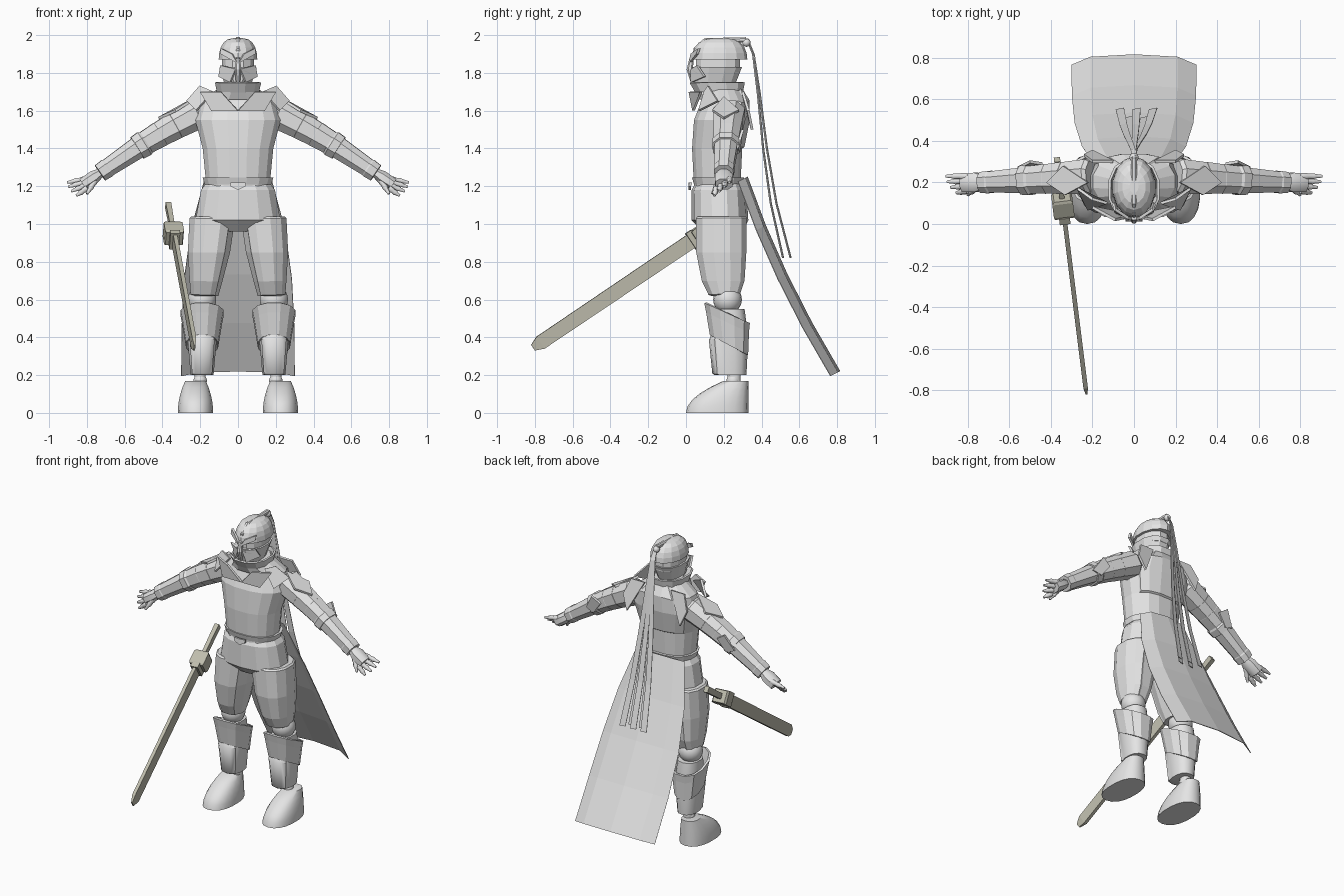
import bpy, bmesh, math
from mathutils import Vector as V

cube = bpy.data.objects.get("Cube")
if cube:
    bpy.data.objects.remove(cube, do_unlink=True)


def material(name, rgb):
    mat = bpy.data.materials.new(name)
    mat.use_nodes = True
    mat.diffuse_color = (*rgb, 1)
    for node in mat.node_tree.nodes:
        if node.type == 'BSDF_PRINCIPLED':
            node.inputs["Base Color"].default_value = (*rgb, 1)
    return mat


GREY = material("light grey", (.78, .78, .78))
STEEL = material("olive steel", (.52, .51, .42))
UP = V((0, 0, 1))


def finish(name, bm, mat=GREY, mirror=False, smooth=False, thick=0, panel=None):
    """Turn the mesh into an object; panel is a rule choosing faces to raise as armour."""
    bmesh.ops.recalc_face_normals(bm, faces=bm.faces)
    if panel:
        chosen = [f for f in bm.faces if panel(f.normal, f.calc_center_median())]
        bmesh.ops.inset_region(bm, faces=chosen, thickness=.01, depth=.01)
    mesh = bpy.data.meshes.new(name)
    bm.to_mesh(mesh)
    bm.free()
    mesh.materials.append(mat)
    if smooth:
        mesh.polygons.foreach_set("use_smooth", [True] * len(mesh.polygons))
        mesh.set_sharp_from_angle(angle=math.radians(45))
    part = bpy.data.objects.new(name, mesh)
    bpy.context.collection.objects.link(part)
    if mirror:
        part.modifiers.new("Mirror", 'MIRROR').use_mirror_merge = False
    if thick:
        solidify = part.modifiers.new("Solidify", 'SOLIDIFY')
        solidify.thickness, solidify.offset = thick, 0


def loft(name, rings, sides=12, power=.85, caps=True, **options):
    """Skin rings of (centre, half axis, half axis); power zero gives boxes."""
    bm = bmesh.new()
    loops = []
    for centre, u, v in rings:
        loop = []
        for i in range(sides):
            angle = math.tau * (i + .5) / sides
            c, s = (math.copysign(abs(f) ** power, f) for f in (math.cos(angle), math.sin(angle)))
            loop.append(bm.verts.new(centre + u * c + v * s))
        loops.append(loop)
    for low, high in zip(loops, loops[1:]):
        for i in range(sides):
            bm.faces.new((low[i - 1], low[i], high[i], high[i - 1]))
    if caps:
        bm.faces.new(loops[0])
        bm.faces.new(loops[-1])
    finish(name, bm, **options)


def stack(name, rows, x=0, lean=0, tilt=0, **options):
    """Upright body from rows of (height, half width, front, back)."""
    rings = []
    for z, half, front, back in rows:
        centre = V((x + lean * (z - rows[0][0]), (front + back) / 2, z))
        rings.append((centre, V((half, 0, 0)), V((0, (back - front) / 2, tilt))))
    loft(name, rings, **options)


def limb(name, points, flat=1, sides=8, **options):
    """Tube along pairs of (point, radius)."""
    axis = V(points[-1][0]) - V(points[0][0])
    u = axis.cross(UP).normalized()
    v = u.cross(axis).normalized() * flat
    loft(name, [(V(p), u * r, v * r) for p, r in points], sides=sides, **options)


def plates(name, *corners):
    """Mirrored pair of thin armour plates."""
    bm = bmesh.new()
    bm.faces.new([bm.verts.new(p) for p in corners])
    finish(name, bm, thick=.014, mirror=True)


def sheet(name, rows):
    bm = bmesh.new()
    grid = [[bm.verts.new(p) for p in row] for row in rows]
    for a, b in zip(grid, grid[1:]):
        for i in range(len(a) - 1):
            bm.faces.new((a[i], a[i + 1], b[i + 1], b[i]))
    finish(name, bm, thick=.004)


def ball(name, centre, radius, **options):
    bm = bmesh.new()
    bmesh.ops.create_uvsphere(bm, u_segments=18, v_segments=12, radius=radius)
    bmesh.ops.translate(bm, verts=bm.verts, vec=centre)
    finish(name, bm, smooth=True, **options)


# Torso with raised back armour, collar and shoulder plates
stack("torso", [(1.2, .17, .04, .29), (1.4, .19, .03, .3), (1.55, .23, .04, .33),
                (1.65, .2, .08, .33), (1.73, .09, .1, .28)], sides=16,
      panel=lambda n, c: n.y > .6 and c.z > 1.4)
stack("collar", [(1.66, .15, .07, .33), (1.7, .11, .05, .3), (1.75, .12, .02, .31)],
      caps=False, thick=.012)
plates("chest_lapels", (0, .04, 1.6), (.09, .02, 1.7), (.2, .08, 1.7), (.14, .04, 1.6))
plates("shoulder_flaps", (.13, .1, 1.7), (.2, .12, 1.73), (.27, .17, 1.65), (.22, .07, 1.6))
plates("back_flaps", (.1, .3, 1.7), (.2, .3, 1.7), (.24, .33, 1.6), (.2, .35, 1.5))

# Helmet: jaw, recessed visor and dome
stack("jaw_guard", [(1.68, .04, .06, .2), (1.73, .07, .04, .26), (1.83, .1, .03, .3)])
stack("visor_band", [(z, .088, .05, .29) for z in (1.8, 1.9)])
dome = []
for angle in (0, .3, .6, .9, 1.2, 1.5):
    spread = math.cos(angle) ** .6
    dome.append((1.87 + .115 * math.sin(angle), .105 * spread, .18 - .15 * spread, .18 + .145 * spread))
stack("helmet_dome", dome, sides=14, power=1)
plates("brow_ridges", (0, .02, 1.85), (.09, .06, 1.9), (.09, .07, 1.93), (.03, .03, 1.9))
plates("cheek_guards", (.01, .03, 1.82), (.09, .06, 1.84), (.1, .1, 1.78), (.04, .03, 1.75))
limb("nose_guard", [((0, .03, 1.88), .012), ((0, .02, 1.82), .018), ((0, .04, 1.73), .01)])
limb("helmet_crest", [((0, .04, 1.92), .01), ((0, .1, 1.97), .015), ((0, .32, 1.975), .015)])

# Hair ribbons falling from the crown knot
ball("ribbon_knot", (0, .32, 1.96), .022)
for i in range(5):
    rows = []
    for t in (0, .07, .25, .5, .75, 1):
        y = .32 + .13 * math.sqrt(t) + .1 * t ** 3 - .04 * (i % 2) * t
        width = .01 * (1 + t)
        x = .04 * (i - 1.7) * t
        rows.append([(x - width, y, 1.98 - 1.16 * t), (x + width, y + .008, 1.98 - 1.16 * t)])
    sheet("hair_ribbon", rows)

# Belt and hips
stack("belt", [(1.21, .18, .04, .3), (1.245, .19, .03, .31)], sides=16)
stack("hips", [(1.22, .17, .05, .3), (1.18, .2, .03, .32), (1.02, .23, .03, .33), (.96, .12, .09, .3)],
      sides=14)
plates("belt_point", (0, .02, 1.22), (.04, .025, 1.22), (.04, .02, 1.2), (0, .02, 1.18))

# Legs with raised thigh and shin panels
LEG = .19
stack("thighs", [(1.04, .12, .06, .32), (.85, .11, .06, .32), (.7, .085, .09, .31), (.62, .07, .13, .28)],
      x=.13, lean=-.1, mirror=True, panel=lambda n, c: abs(n.z) < .5 and (n.x > .5 or n.y < -.5))
ball("knees", (LEG, .22, .6), .076, mirror=True)
stack("shin_guards", [(.53, .11, .1, .335), (.48, .1, .11, .33), (.36, .08, .13, .325)],
      x=LEG, tilt=-.055, caps=False, thick=.014, mirror=True)
stack("calves", [(.55, .07, .14, .31), (.4, .08, .13, .33), (.2, .062, .15, .32)], x=LEG, sides=14,
      mirror=True, smooth=True, panel=lambda n, c: n.y < -.6 and c.z < .4)
stack("ankles", [(z, .03, .22, .29) for z in (.21, .15)], x=.2, mirror=True, smooth=True)
ball("ankle_joints", (.2, .25, .17), .036, mirror=True)
boot = [(.17 * t, .095 - .04 * t * t, .2 * t * t, .33) for t in (0, .2, .4, .6, .8, 1)]
stack("boots", boot, x=.225, sides=18, mirror=True, smooth=True)

# Arms as overlapping bands that taper towards the wrist
SHOULDER, WRIST = V((.2, .23, 1.59)), V((.73, .2, 1.27))


def arm_band(name, start, end, swell=1):
    at = lambda t: SHOULDER.lerp(WRIST, t) + UP * .015 * math.sin(math.pi * t)
    size = lambda t: swell * (.09 - .036 * t)
    limb(name, [(at(start), size(start) * .85), (at(start + .03), size(start)), (at(end), size(end))],
         flat=.95, mirror=True)


arm_band("shoulder_guards", 0, .26)
arm_band("upper_arm_bands", .22, .4)
arm_band("lower_arm_bands", .37, .57)
arm_band("elbow_cuffs", .53, .63, swell=1.1)
arm_band("forearms", .6, .96, swell=.95)
arm_band("wrist_cuffs", .9, 1)
plates("shoulder_ridges", (.22, .2, 1.67), (.33, .14, 1.6), (.42, .2, 1.56), (.34, .28, 1.6))
plates("elbow_fins", (.44, .29, 1.46), (.5, .3, 1.5), (.56, .27, 1.4), (.5, .28, 1.38))

# Hands: palm, four jointed fingers and thumb
limb("palms", [(WRIST, .036), ((.76, .2, 1.25), .05), ((.82, .2, 1.21), .048)], flat=.75,
     mirror=True, smooth=True)


def finger(name, base, tip):
    joints = ((0, .015), (.3, .016), (.36, .013), (.6, .015), (.7, .011), (1, .007))
    limb(name, [(base.lerp(tip, t), r) for t, r in joints], mirror=True, smooth=True)


for s in (0, .33, .67, 1):
    finger("fingers", V((.8, .23 - .07 * s, 1.24 - .05 * s)),
           V((.905 - .05 * s * s, .23 - .08 * s, 1.22 - .07 * s)))
finger("thumbs", V((.75, .18, 1.24)), V((.8, .14, 1.16)))

# Cape trailing from the waist, with its edges curled forward
cape = []
for t in (0, .25, .5, .75, 1):
    half = .3 - .12 * (1 - t) ** 3
    y, z = .325 + .35 * t + .14 * t * t, 1.25 - 1.03 * t
    cape.append([(s * half, y - .05 * s ** 4, z - .025 * s ** 4) for s in (-1, -.7, 0, .7, 1)])
sheet("cape", cape)

# Sword hanging at the right hip
TIP, POMMEL = V((-.23, -.81, .345)), V((-.37, .31, 1.1))
thin = (POMMEL - TIP).cross(UP).normalized()
wide = thin.cross(POMMEL - TIP).normalized()


def sword_part(name, *rows):
    rings = [(TIP.lerp(POMMEL, t), thin * a, wide * b) for t, a, b in rows]
    loft(name, rings, sides=4, power=0, mat=STEEL)


sword_part("sword_blade", (0, .004, .018), (.035, .011, .038), (.78, .011, .04))
sword_part("sword_guard", (.765, .045, .04), (.775, .05, .045), (.83, .05, .045), (.84, .04, .04))
sword_part("sword_collar", (.745, .026, .05), (.77, .026, .05))
sword_part("sword_grip", (.83, .012, .018), (1, .015, .02))
